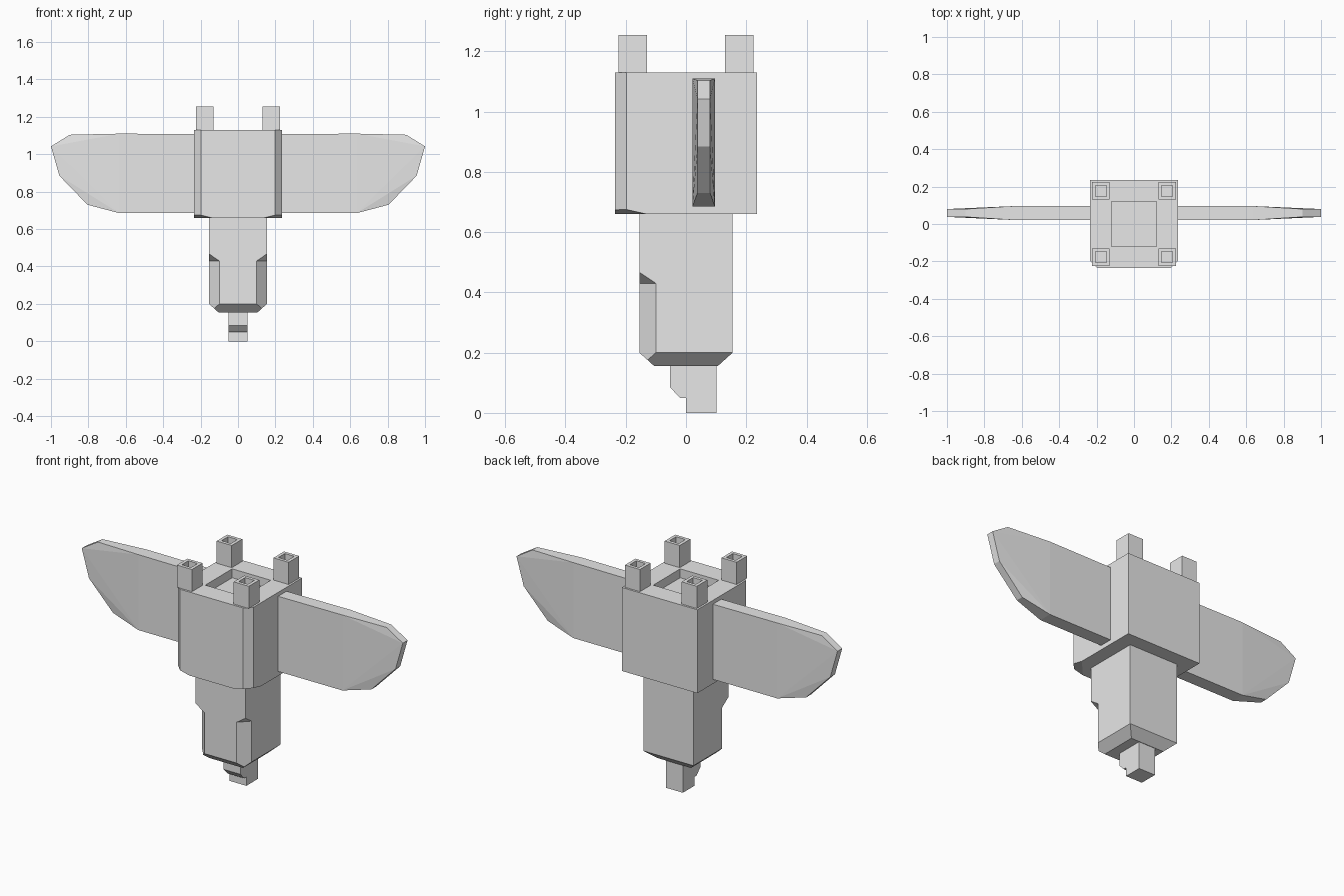
import bpy
import bmesh
from mathutils import Vector

if "Cube" in bpy.data.objects:
    bpy.data.objects.remove(bpy.data.objects["Cube"], do_unlink=True)

grey = bpy.data.materials.new("light grey")
grey.use_nodes = True
grey.diffuse_color = (0.8, 0.8, 0.8, 1)
grey.node_tree.nodes["Principled BSDF"].inputs["Base Color"].default_value = (0.8, 0.8, 0.8, 1)


def finish(bm, name):
    bmesh.ops.recalc_face_normals(bm, faces=bm.faces[:])
    mesh = bpy.data.meshes.new(name)
    bm.to_mesh(mesh)
    bm.free()
    mesh.materials.append(grey)
    obj = bpy.data.objects.new(name, mesh)
    bpy.context.collection.objects.link(obj)
    return obj


def box(low, high):
    bm = bmesh.new()
    bmesh.ops.create_cube(bm, size=1)
    low, high = Vector(low), Vector(high)
    for v in bm.verts:
        v.co = (low + high) / 2 + v.co * (high - low)
    return bm


def hull(points, name):
    bm = bmesh.new()
    for p in points:
        bm.verts.new(p)
    bmesh.ops.convex_hull(bm, input=bm.verts[:])
    bmesh.ops.dissolve_limit(bm, angle_limit=0.002, verts=bm.verts[:], edges=bm.edges[:])
    return finish(bm, name)


def carve(obj, cutter):
    cutter.hide_render = True
    mod = obj.modifiers.new("carve", 'BOOLEAN')
    mod.operation = 'DIFFERENCE'
    mod.solver = 'EXACT'
    mod.object = cutter
    bpy.context.view_layer.objects.active = obj
    bpy.ops.object.modifier_apply(modifier=mod.name)
    bpy.data.objects.remove(cutter, do_unlink=True)


# Main body: front uprights bevelled, lower front corners trimmed
W, BOTTOM, TOP = 0.235, 0.66, 1.13
bm = box((-W, -W, BOTTOM), (W, W, TOP))
uprights = [e for e in bm.edges if all(v.co.y < 0 for v in e.verts)
            and abs(e.verts[0].co.z - e.verts[1].co.z) > 0.1]
bmesh.ops.bevel(bm, geom=uprights, offset=0.038, segments=1, affect='EDGES')
for s in (-1, 1):
    a = Vector((s * 0.14, -W, BOTTOM))
    b = Vector((s * W, -0.13, BOTTOM))
    c = Vector((s * 0.215, -0.215, BOTTOM + 0.014))
    normal = (b - a).cross(c - a)
    if normal.z > 0:
        normal.negate()
    cut = bmesh.ops.bisect_plane(bm, geom=bm.verts[:] + bm.edges[:] + bm.faces[:],
                                 plane_co=a, plane_no=normal, clear_outer=True)
    rim = [g for g in cut["geom_cut"] if isinstance(g, bmesh.types.BMEdge)]
    bmesh.ops.holes_fill(bm, edges=rim, sides=0)
body = finish(bm, "body")

# Square recess in the top of the body
carve(body, finish(box((-0.12, -0.12, TOP - 0.05), (0.12, 0.12, TOP + 0.1)), "recess_cutter"))

# Four hollow posts
for side, sx in (("right", -1), ("left", 1)):
    for end, sy in (("front", -1), ("back", 1)):
        x, y = sx * 0.177, sy * 0.177
        h, r = 0.047, 0.029
        post = finish(box((x - h, y - h, TOP), (x + h, y + h, 1.255)), f"{end}_{side}_post")
        carve(post, finish(box((x - r, y - r, 1.21), (x + r, y + r, 1.3)), "post_cutter"))

# Stem: tapered foot, then both lower front corners notched
S, T = 0.155, 0.105
bm = box((-S, -S, 0.2), (S, S, BOTTOM))
floor = min(bm.faces, key=lambda f: f.calc_center_median().z)
foot = bmesh.ops.extrude_face_region(bm, geom=[floor])
for v in foot["geom"]:
    if isinstance(v, bmesh.types.BMVert):
        v.co = (v.co.x * T / S, v.co.y * T / S, 0.155)
bmesh.ops.delete(bm, geom=[f for f in bm.faces if f == floor], context='FACES_ONLY')
stem = finish(bm, "stem")
for s in (-1, 1):
    # The notch triangle is enlarged past the corner so its faces never coincide
    out = 0.05
    near, far = 0.1 - out, S + out
    points = [(s * far, -far, 0.485 + out)]
    for z in (0.1, 0.43):
        points += [(s * near, -far, z), (s * far, -near, z), (s * far, -far, z)]
    carve(stem, hull(points, "notch_cutter"))

# Stepped tail peg from a side profile
profile = [(-0.053, 0.156), (-0.053, 0.085), (-0.02, 0.05), (0, 0.05),
           (0, 0), (0.102, 0), (0.102, 0.156)]
bm = bmesh.new()
side = bm.faces.new([bm.verts.new((-0.052, y, z)) for y, z in profile])
ext = bmesh.ops.extrude_face_region(bm, geom=[side])
bmesh.ops.translate(bm, vec=(0.104, 0, 0),
                    verts=[g for g in ext["geom"] if isinstance(g, bmesh.types.BMVert)])
finish(bm, "tail_peg")

# Wings: full thickness inboard, thinner around the rounded tip
inboard = [(0.22, 1.108), (0.635, 1.11), (0.635, 0.685), (0.22, 0.685)]
tip = [(0.9, 1.104), (1.0, 1.042), (0.955, 0.885), (0.805, 0.73)]
for name, s in (("right_wing", -1), ("left_wing", 1)):
    points = [(s * x, y, z) for x, z in inboard for y in (0.021, 0.096)]
    points += [(s * x, y, z) for x, z in tip for y in (0.038, 0.08)]
    hull(points, name)
